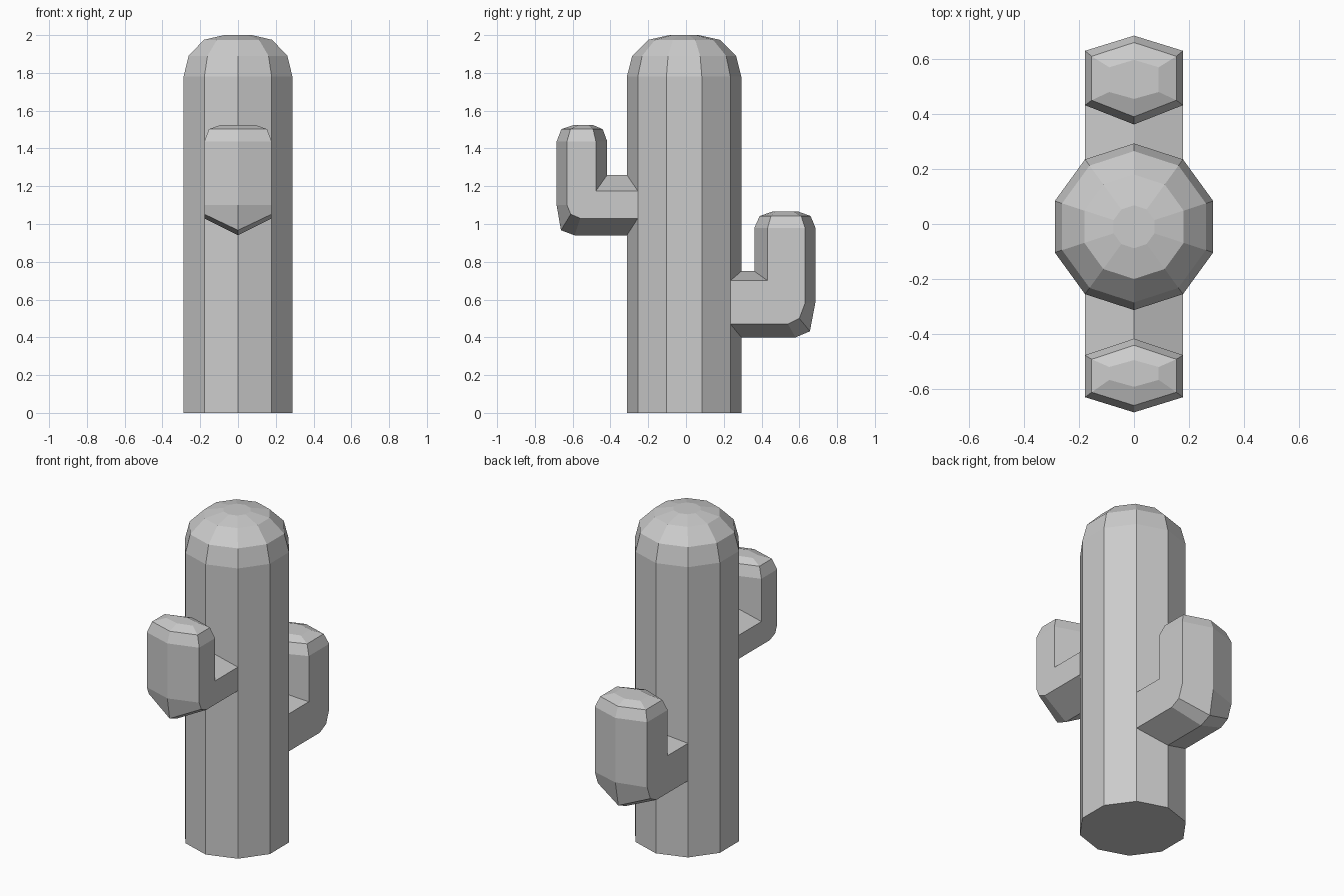
import bpy, bmesh, math

if "Cube" in bpy.data.objects:
    bpy.data.objects.remove(bpy.data.objects["Cube"])


def loft(name, rings):
    """Skin a list of closed rings, cap both ends, keep faces flat."""
    bm = bmesh.new()
    loops = [[bm.verts.new(p) for p in ring] for ring in rings]
    n = len(loops[0])
    for a, b in zip(loops, loops[1:]):
        for i in range(n):
            j = (i + 1) % n
            bm.faces.new((a[i], a[j], b[j], b[i]))
    bm.faces.new(loops[0][::-1])
    bm.faces.new(loops[-1])
    # rings share the inside corner of an elbow
    bmesh.ops.remove_doubles(bm, verts=bm.verts, dist=0.0005)
    bmesh.ops.recalc_face_normals(bm, faces=bm.faces)
    mesh = bpy.data.meshes.new(name)
    bm.to_mesh(mesh)
    bm.free()
    obj = bpy.data.objects.new(name, mesh)
    bpy.context.collection.objects.link(obj)
    return obj


def decagon(r, z):
    return [(r * math.sin(i * math.pi / 5), r * math.cos(i * math.pi / 5) - 0.01, z)
            for i in range(10)]


def hexagon(w, inner_ridge, inner_side, outer_side, outer_ridge):
    """Six-sided ring from four (y, z) points and a half width."""
    pts = [(0, inner_ridge), (w, inner_side), (w, outer_side),
           (0, outer_ridge), (-w, outer_side), (-w, inner_side)]
    return [(x, y, z) for x, (y, z) in pts]


def level(w, z, ys):
    return hexagon(w, *[(y, z) for y in ys])


# trunk with rounded top
loft("trunk", [decagon(r, z) for r, z in
               [(0.303, 0), (0.303, 1.78), (0.275, 1.89), (0.19, 1.975), (0.078, 2.0)]])

W = 0.178

# lower arm at the back
corner = [(0.362, 0.75), (0.432, 0.70)]
loft("lower_arm", [
    hexagon(W, (0.27, 0.75), (0.215, 0.70), (0.215, 0.47), (0.27, 0.40)),
    hexagon(W, *corner, (0.54, 0.47), (0.58, 0.40)),
    hexagon(W, *corner, (0.60, 0.50), (0.656, 0.432)),
    hexagon(W, *corner, (0.63, 0.58), (0.685, 0.585)),
    level(W, 0.98, (0.362, 0.432, 0.63, 0.685)),
    level(0.154, 1.042, (0.39, 0.45, 0.61, 0.66)),
    level(0.09, 1.065, (0.455, 0.48, 0.57, 0.597)),
])

# upper arm at the front
corner = [(-0.417, 1.26), (-0.477, 1.175)]
loft("upper_arm", [
    hexagon(W, (-0.29, 1.26), (-0.235, 1.175), (-0.235, 1.03), (-0.29, 0.94)),
    hexagon(W, *corner, (-0.56, 1.03), (-0.59, 0.94)),
    hexagon(W, *corner, (-0.61, 1.052), (-0.662, 0.967)),
    hexagon(W, *corner, (-0.63, 1.10), (-0.685, 1.10)),
    level(W, 1.437, (-0.417, -0.477, -0.63, -0.685)),
    level(0.154, 1.502, (-0.441, -0.492, -0.612, -0.66)),
    level(0.09, 1.525, (-0.495, -0.52, -0.567, -0.592)),
])
